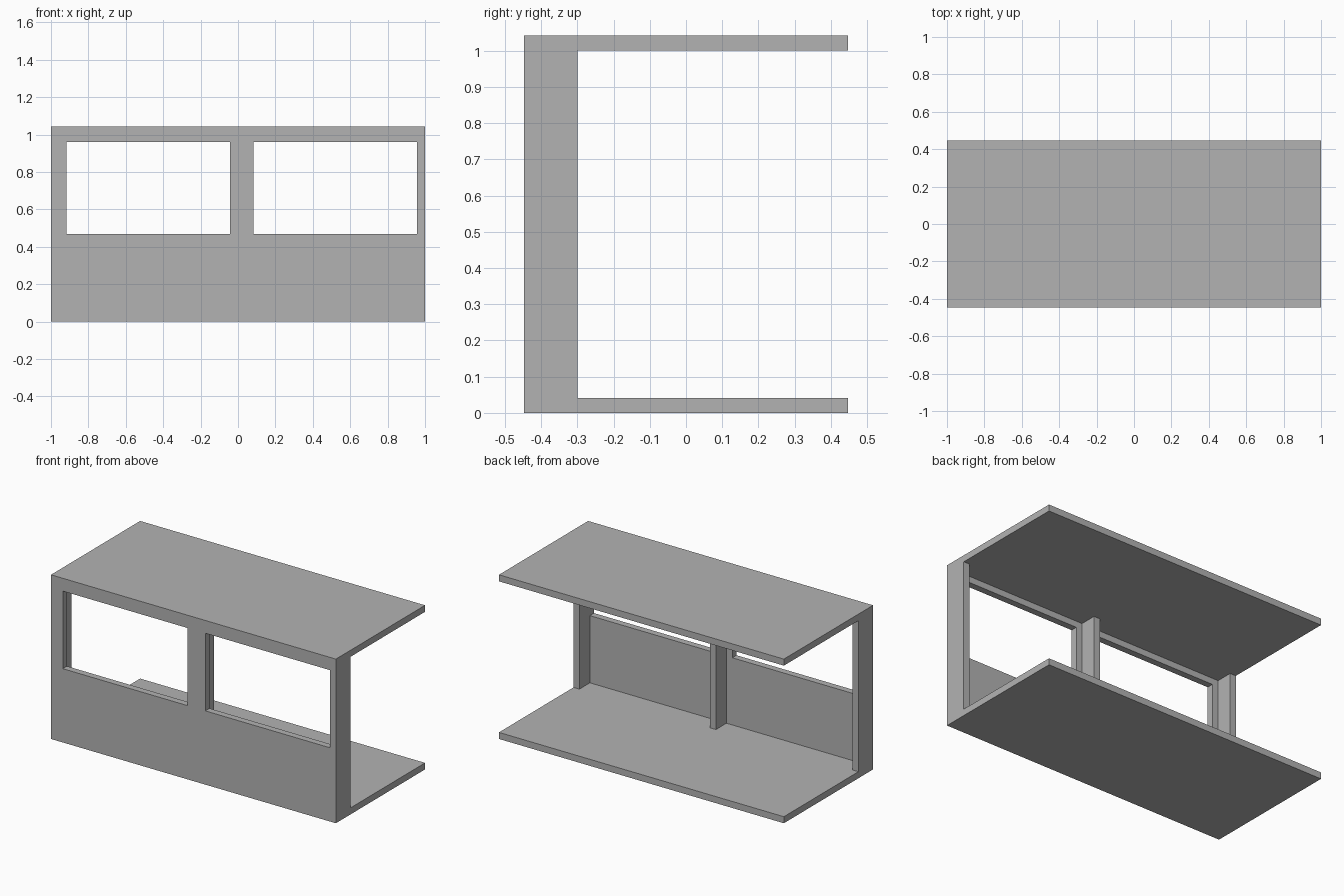
import bpy
import bmesh

if "Cube" in bpy.data.objects:
    bpy.data.objects.remove(bpy.data.objects["Cube"], do_unlink=True)

T = 1 / 24            # board thickness
H = 1 + T             # overall height
FRONT, BACK = -0.447, 0.447
POST_BACK = -0.30
SILL, HEAD = 0.468, 1 - T + 0.002

grey = bpy.data.materials.new("plain_grey")
grey.use_nodes = True
grey.diffuse_color = (0.45, 0.45, 0.45, 1)
grey.node_tree.nodes["Principled BSDF"].inputs["Base Color"].default_value = grey.diffuse_color


def make_object(name, bm):
    mesh = bpy.data.meshes.new(name)
    bm.normal_update()
    bm.to_mesh(mesh)
    bm.free()
    mesh.materials.append(grey)
    obj = bpy.data.objects.new(name, mesh)
    bpy.context.scene.collection.objects.link(obj)
    return obj


def box(name, low, high):
    bm = bmesh.new()
    bmesh.ops.create_cube(bm, size=1)
    for v in bm.verts:
        v.co = [a if c < 0 else b for a, b, c in zip(low, high, v.co)]
    return make_object(name, bm)


# Floor and roof slabs
box("floor", (-1, FRONT, 0), (1, BACK, T))
box("roof", (-1, FRONT, H - T), (1, BACK, H))

# Front wall: a sheet of cells with two window openings, given thickness
columns = [-1, -1 + 2 * T, -T, 2 * T, 1 - T, 1]
rows = [T, SILL, HEAD, H - T]
bm = bmesh.new()
for i, (x0, x1) in enumerate(zip(columns, columns[1:])):
    for j, (z0, z1) in enumerate(zip(rows, rows[1:])):
        if j == 1 and i in (1, 3):
            continue
        corners = [(x0, z0), (x1, z0), (x1, z1), (x0, z1)]
        bm.faces.new([bm.verts.new((x, FRONT, z)) for x, z in corners])
bmesh.ops.remove_doubles(bm, verts=bm.verts, dist=0.0001)
wall = make_object("front_wall", bm)
solid = wall.modifiers.new("thickness", "SOLIDIFY")
solid.thickness = T
solid.offset = -1

# Upright posts standing behind the wall
for name, x in (("right_post", -1), ("middle_post", 0), ("left_post", 1 - T)):
    box(name, (x, FRONT + T, T), (x + T, POST_BACK, H - T))
